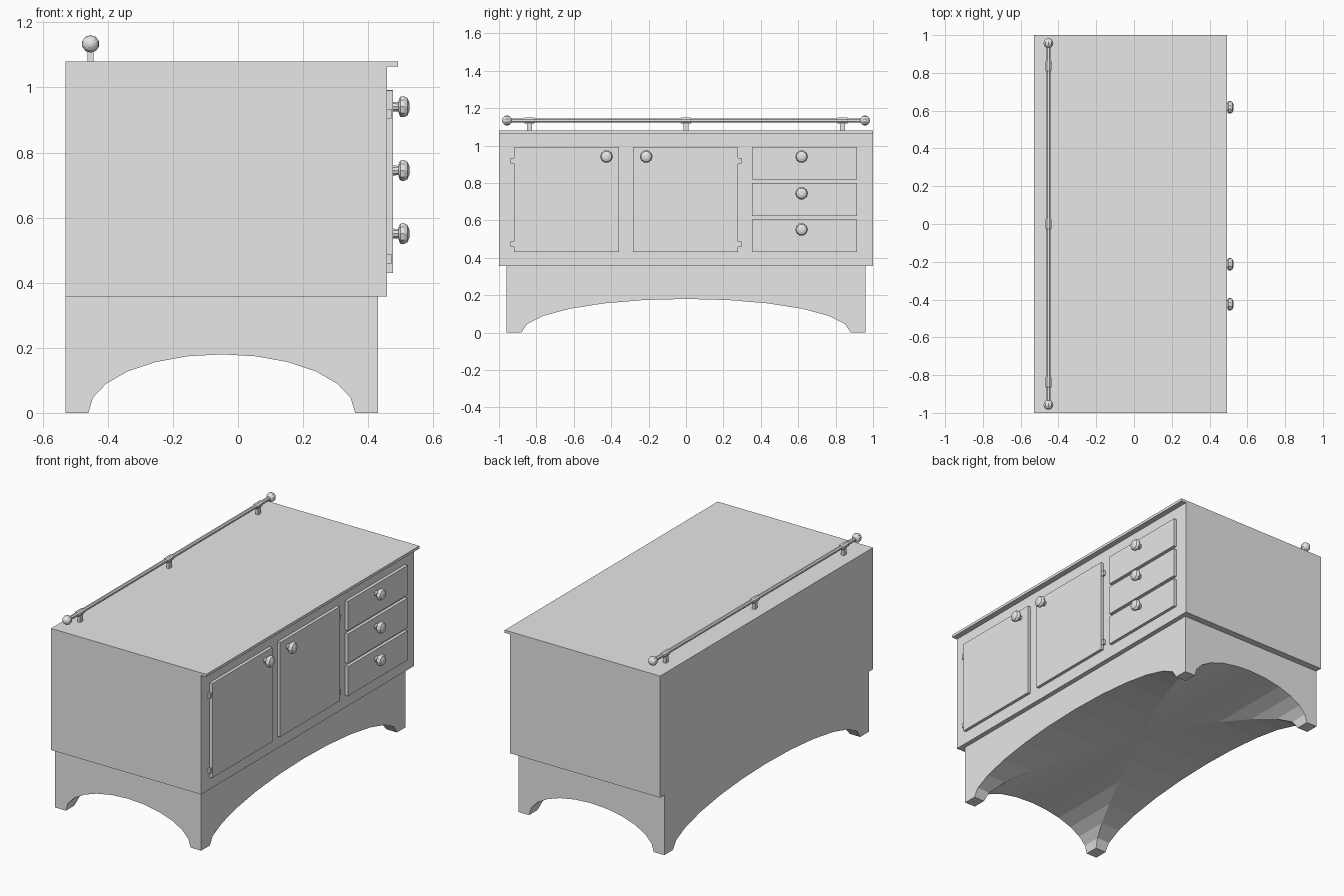
import bpy
import math
from mathutils import Vector, Matrix

if "Cube" in bpy.data.objects:
    bpy.data.objects.remove(bpy.data.objects["Cube"], do_unlink=True)

# One grey material for the whole sideboard
grey = bpy.data.materials.new("plain_grey")
grey.use_nodes = True
grey.diffuse_color = (0.8, 0.8, 0.8, 1)
grey.node_tree.nodes["Principled BSDF"].inputs["Base Color"].default_value = (0.8, 0.8, 0.8, 1)


def make(name, verts, faces):
    mesh = bpy.data.meshes.new(name)
    mesh.from_pydata(verts, [], faces)
    mesh.materials.append(grey)
    obj = bpy.data.objects.new(name, mesh)
    bpy.context.collection.objects.link(obj)
    return obj


def box(name, x, y, z):
    verts = [(a, b, c) for a in x for b in y for c in z]
    faces = [(0, 1, 3, 2), (4, 6, 7, 5), (0, 4, 5, 1),
             (2, 3, 7, 6), (0, 2, 6, 4), (1, 5, 7, 3)]
    return make(name, verts, faces)


def lathe(name, profile, origin, axis, sides):
    """Spin (distance, radius) pairs around an axis, with capped ends."""
    turn = Vector((0, 0, 1)).rotation_difference(Vector(axis)).to_matrix()
    verts, faces = [], []
    for d, r in profile:
        for i in range(sides):
            a = math.tau * (i + 0.5) / sides
            verts.append(turn @ Vector((r * math.cos(a), r * math.sin(a), d)) + Vector(origin))
    for k in range(len(profile) - 1):
        for i in range(sides):
            j = (i + 1) % sides
            faces.append((k * sides + i, k * sides + j,
                          (k + 1) * sides + j, (k + 1) * sides + i))
    last = (len(profile) - 1) * sides
    faces.append(tuple(reversed(range(sides))))
    faces.append(tuple(range(last, last + sides)))
    return make(name, verts, faces)


def arch_cutter(name, half_width, height, along_x, offset):
    """Half-ellipse tunnel running along x or y."""
    section = [(half_width * math.cos(math.pi * i / 12), height * math.sin(math.pi * i / 12))
               for i in range(13)]
    section += [(-half_width, -0.1), (half_width, -0.1)]
    n = len(section)
    verts = []
    for end in (-1.5, 1.5):
        for u, z in section:
            verts.append((end, u + offset, z) if along_x else (u + offset, end, z))
    faces = [(i, (i + 1) % n, n + (i + 1) % n, n + i) for i in range(n)]
    faces += [tuple(reversed(range(n))), tuple(range(n, 2 * n))]
    if not along_x:
        faces = [tuple(reversed(f)) for f in faces]
    obj = make(name, verts, faces)
    obj.hide_render = True
    return obj


# Plinth with crossing arches that leave four feet
base = box("arched_base", (-0.53, 0.43), (-0.96, 0.96), (0, 0.357))
for cutter in (arch_cutter("long_arch_cutter", 0.88, 0.18, True, 0),
               arch_cutter("short_arch_cutter", 0.41, 0.18, False, -0.05)):
    mod = base.modifiers.new("arch", "BOOLEAN")
    mod.operation = "DIFFERENCE"
    mod.solver = "EXACT"
    mod.object = cutter
    bpy.context.view_layer.objects.active = base
    bpy.ops.object.modifier_apply(modifier=mod.name)
    bpy.data.objects.remove(cutter, do_unlink=True)

# Cabinet and overhanging top
box("cabinet_body", (-0.53, 0.458), (-1, 1), (0.357, 1.064))
box("top_board", (-0.53, 0.492), (-1, 1), (1.064, 1.08))

# Doors and drawer fronts
PANEL_X = (0.455, 0.476)
box("outer_door", PANEL_X, (-0.92, -0.358), (0.43, 0.991))
box("middle_door", PANEL_X, (-0.284, 0.278), (0.43, 0.991))
for i, z in enumerate((0.43, 0.624, 0.818)):
    box(f"drawer_front_{i + 1}", PANEL_X, (0.352, 0.915), (z, z + 0.175))

# Hinges on the outer edge of each door
for door, y in (("outer", -0.928), ("middle", 0.287)):
    for level, z in (("lower", 0.473), ("upper", 0.919)):
        box(f"{door}_door_{level}_hinge", (0.455, 0.471),
            (y - 0.009, y + 0.009), (z - 0.015, z + 0.015))

# Turned knobs
knob = [(0, 0.016), (0.018, 0.015), (0.02, 0.026), (0.025, 0.033),
        (0.035, 0.034), (0.046, 0.028), (0.052, 0.012)]
for i, (y, z) in enumerate([(-0.425, 0.941), (-0.213, 0.941),
                            (0.618, 0.941), (0.618, 0.745), (0.618, 0.551)]):
    lathe(f"knob_{i + 1}", knob, (0.475, y, z), (1, 0, 0), 10)

# Rail with ball ends, collars and posts
RX, RZ = -0.453, 1.134
lathe("rail", [(-0.945, 0.012), (0.945, 0.012)], (RX, 0, RZ), (0, 1, 0), 8)
for i, y in enumerate((-0.837, 0, 0.837)):
    lathe(f"rail_collar_{i + 1}", [(-0.03, 0.013), (-0.024, 0.017), (0.024, 0.017), (0.03, 0.013)],
          (RX, y, RZ), (0, 1, 0), 8)
    box(f"rail_post_{i + 1}", (RX - 0.009, RX + 0.009), (y - 0.013, y + 0.013), (1.075, RZ - 0.008))
ball = [(-0.026 * math.cos(math.pi * k / 8), max(0.002, 0.027 * math.sin(math.pi * k / 8)))
        for k in range(9)]
for side, y in (("front", -0.957), ("back", 0.957)):
    lathe(f"rail_ball_{side}", ball, (RX, y, RZ), (0, 1, 0), 10)
